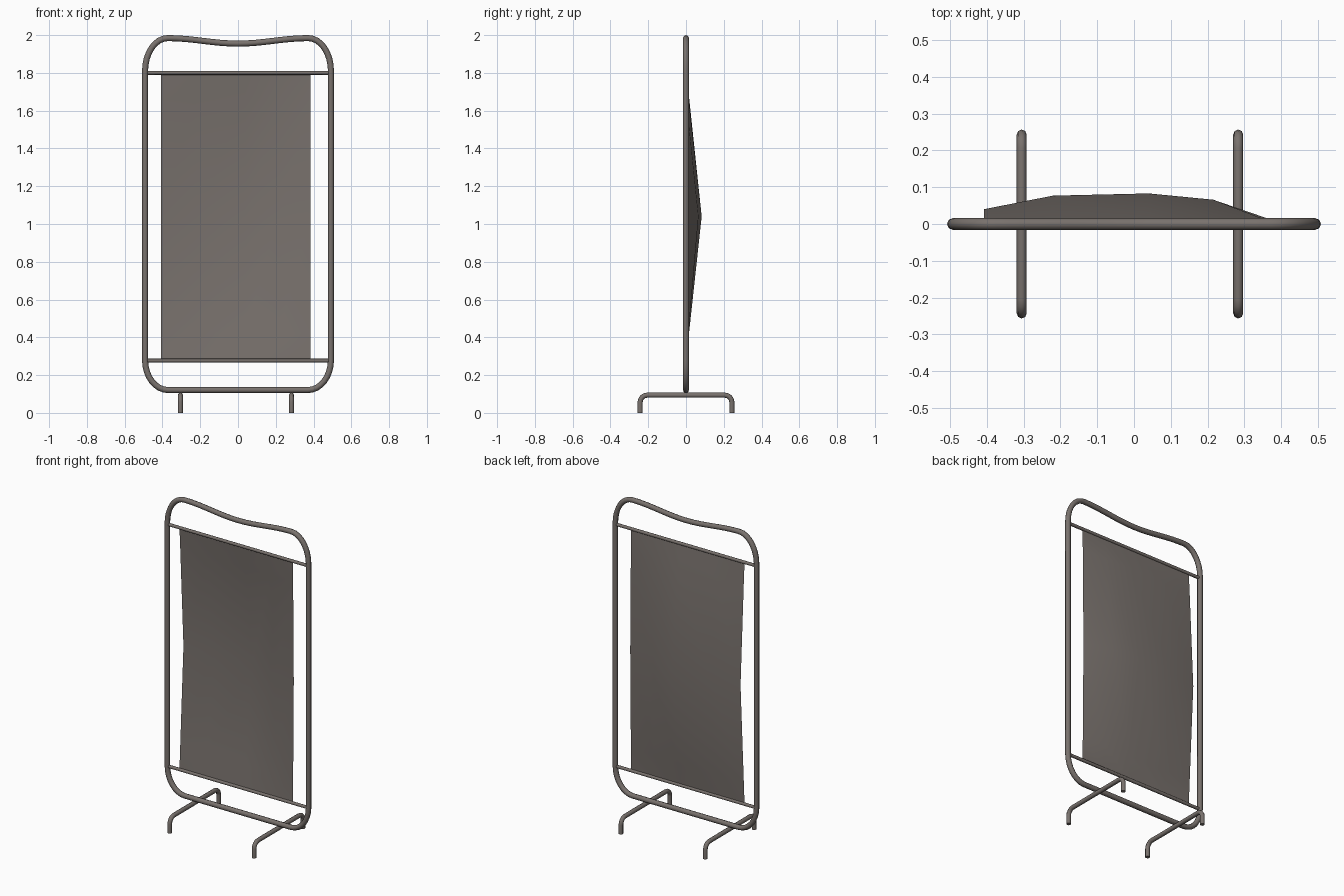
import bpy, bmesh, math

if "Cube" in bpy.data.objects:
    bpy.data.objects.remove(bpy.data.objects["Cube"])

mat = bpy.data.materials.new("warm grey")
mat.diffuse_color = (0.19, 0.167, 0.153, 1)
mat.use_nodes = True
mat.node_tree.nodes["Principled BSDF"].inputs["Base Color"].default_value = mat.diffuse_color


def tube(name, pts, radius, closed=False, res=2):
    """Round tube along a polyline, turned into a mesh."""
    cu = bpy.data.curves.new(name, 'CURVE')
    cu.dimensions = '3D'
    cu.bevel_depth = radius
    cu.bevel_resolution = res
    cu.use_fill_caps = True
    sp = cu.splines.new('POLY')
    sp.points.add(len(pts) - 1)
    for p, co in zip(sp.points, pts):
        p.co = (*co, 1)
    sp.use_cyclic_u = closed
    ob = bpy.data.objects.new(name, cu)
    bpy.context.collection.objects.link(ob)
    finish(ob, convert=True)
    return ob


def finish(ob, convert=False):
    bpy.ops.object.select_all(action='DESELECT')
    bpy.context.view_layer.objects.active = ob
    ob.select_set(True)
    if convert:
        bpy.ops.object.convert(target='MESH')
        ob = bpy.context.object
    ob.data.materials.clear()
    ob.data.materials.append(mat)
    bpy.ops.object.shade_smooth_by_angle(angle=math.radians(50))


def arc(cx, cz, rx, rz, a0, a1, n=8):
    out = []
    for i in range(n + 1):
        a = math.radians(a0 + (a1 - a0) * i / n)
        out.append((cx + rx * math.cos(a), cz + rz * math.sin(a)))
    return out


# outer frame: right half from bottom to top, then mirrored
half = arc(0.37, 0.28, 0.122, 0.159, -90, 0)
half += arc(0.372, 1.81, 0.12, 0.174, 0, 90)
for i in range(1, 9):
    x = 0.372 * (1 - i / 8)
    half.append((x, 1.9695 - 0.0145 * math.cos(math.pi * x / 0.372)))
outline = half + [(-x, z) for x, z in reversed(half[:-1])]
tube("outer_frame", [(x, 0, z) for x, z in outline], 0.016, closed=True)

# cross bars
for name, z in (("upper_bar", 1.80), ("lower_bar", 0.277)):
    tube(name, [(-0.492, 0, z), (0.492, 0, z)], 0.010)

# feet: bent tubes across the depth
foot = [(0.243, 0)] + arc(0.205, 0.056, 0.038, 0.038, 0, 90, 4)
foot = foot + [(-y, z) for y, z in reversed(foot)]
for name, x in (("left_foot", -0.305), ("right_foot", 0.283)):
    tube(name, [(x, y, z) for y, z in foot], 0.0135)

# fabric: sheet that bellies towards the back at mid height
columns = [(-0.408, 0.040), (-0.22, 0.077), (0.04, 0.083), (0.215, 0.066), (0.383, 0.008)]
rows = [(0.277, 0.0), (0.42, 0.19), (1.04, 1.0), (1.66, 0.21), (1.80, 0.0)]
bm = bmesh.new()
grid = [[bm.verts.new((x, y * k, z)) for x, y in columns] for z, k in rows]
for a, b in zip(grid, grid[1:]):
    for i in range(len(columns) - 1):
        bm.faces.new((a[i], a[i + 1], b[i + 1], b[i]))
me = bpy.data.meshes.new("fabric_panel")
bm.to_mesh(me)
bm.free()
panel = bpy.data.objects.new("fabric_panel", me)
bpy.context.collection.objects.link(panel)
finish(panel)
